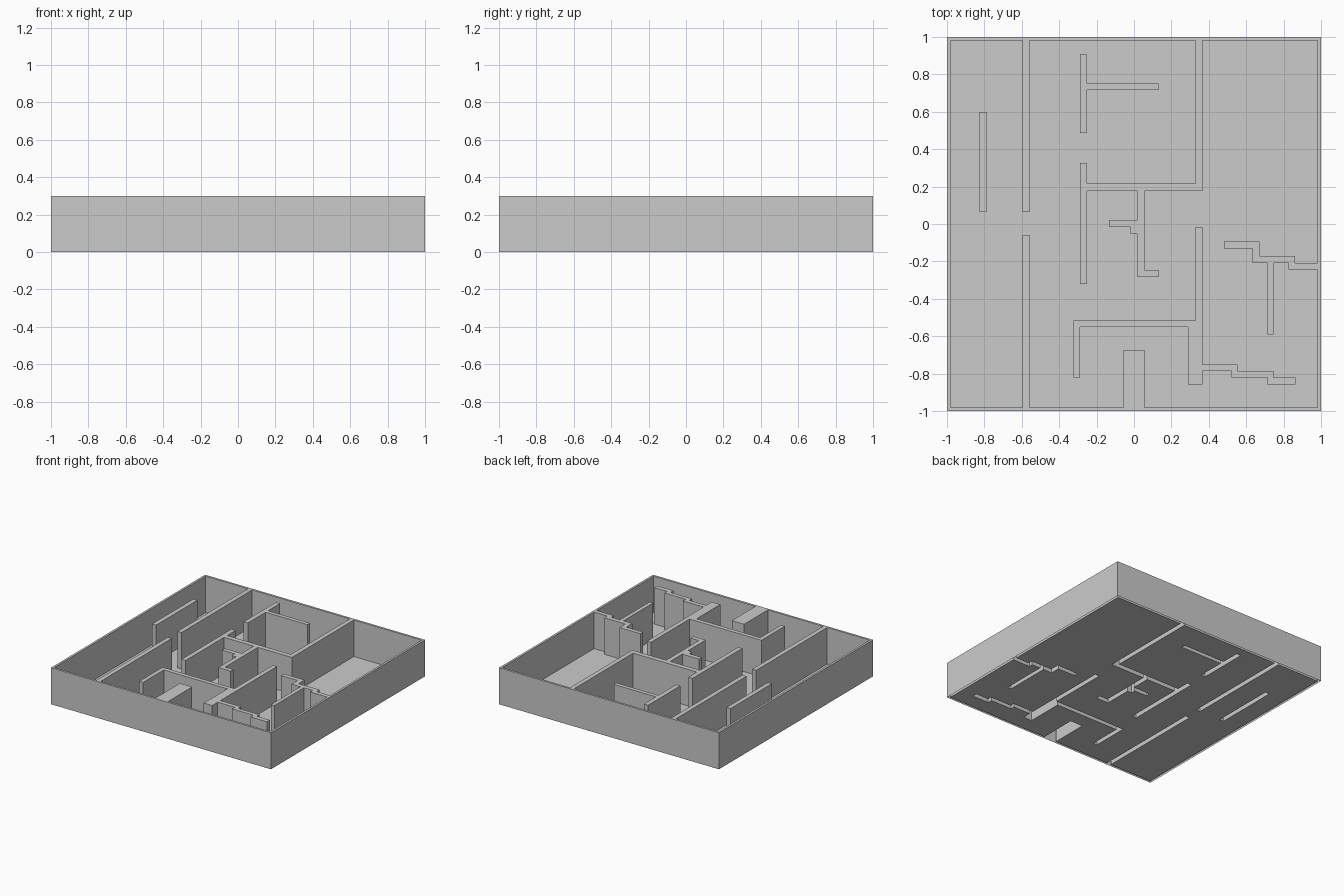
import bpy, bmesh

if "Cube" in bpy.data.objects:
    bpy.data.objects.remove(bpy.data.objects["Cube"])

HEIGHT = 0.30
B = 0.982            # inner edge of the outer wall

# wall footprints: x0, x1, y0, y1
WALLS = [
    # outer walls
    (-1, -B, -1, 1), (B, 1, -1, 1), (-1, 1, -1, -B), (-1, 1, B, 1),
    # left corridor
    (-.826, -.789, .065, .60), (-.596, -.559, .065, 1), (-.596, -.559, -1, -.06),
    # upper room with T-shaped divider
    (-.289, -.251, .487, .905), (-.251, .131, .717, .75),
    (-.289, -.251, -.32, .327), (-.289, .366, .177, .217), (.329, .366, .177, 1),
    # centre hook
    (.019, .056, -.283, .177), (-.134, .056, -.016, .021),
    (-.019, .056, -.053, -.016), (.019, .131, -.283, -.246),
    # lower room and front pillar
    (.329, .366, -.551, -.016), (-.324, .366, -.551, -.516),
    (-.324, -.289, -.82, -.516), (.289, .366, -.858, -.516), (-.056, .056, -1, -.674),
    # stepped walls on the right
    (.366, .553, -.786, -.75), (.521, .746, -.82, -.786), (.714, .864, -.858, -.82),
    (.481, .671, -.13, -.094), (.634, .671, -.209, -.094), (.634, .861, -.209, -.171),
    (.714, .746, -.591, -.209), (.826, 1, -.243, -.209),
]

xs = sorted({v for w in WALLS for v in w[:2]})
ys = sorted({v for w in WALLS for v in w[2:]})


def is_wall(i, j):
    if not (0 <= i < len(xs) - 1 and 0 <= j < len(ys) - 1):
        return False
    cx, cy = (xs[i] + xs[i + 1]) / 2, (ys[j] + ys[j + 1]) / 2
    return any(a < cx < b and c < cy < d for a, b, c, d in WALLS)


class Sheet:
    """Collects quads on the plan grid, then merges coplanar ones."""
    def __init__(self):
        self.bm, self.cache = bmesh.new(), {}

    def vert(self, i, j, z):
        key = (i, j, z)
        if key not in self.cache:
            self.cache[key] = self.bm.verts.new((xs[i], ys[j], z))
        return self.cache[key]

    def quad(self, *keys):
        self.bm.faces.new([self.vert(*k) for k in keys])

    def finish(self, name):
        bmesh.ops.dissolve_limit(self.bm, angle_limit=0.01,
                                 verts=self.bm.verts[:], edges=self.bm.edges[:])
        bmesh.ops.triangulate(self.bm, faces=[f for f in self.bm.faces if len(f.verts) > 4])
        mesh = bpy.data.meshes.new(name)
        self.bm.to_mesh(mesh)
        self.bm.free()
        bpy.context.collection.objects.link(bpy.data.objects.new(name, mesh))


walls, floor = Sheet(), Sheet()
for i in range(len(xs) - 1):
    for j in range(len(ys) - 1):
        ring = [(i, j), (i + 1, j), (i + 1, j + 1), (i, j + 1)]
        if not is_wall(i, j):
            floor.quad(*[(a, b, 0) for a, b in ring])
            continue
        # wall top, plus a side wherever the neighbour is open; undersides stay open
        walls.quad(*[(a, b, HEIGHT) for a, b in ring])
        for k, (dx, dy) in enumerate([(0, -1), (1, 0), (0, 1), (-1, 0)]):
            if not is_wall(i + dx, j + dy):
                p, q = ring[k], ring[(k + 1) % 4]
                walls.quad((*p, 0), (*q, 0), (*q, HEIGHT), (*p, HEIGHT))

walls.finish("walls")
floor.finish("floor")
